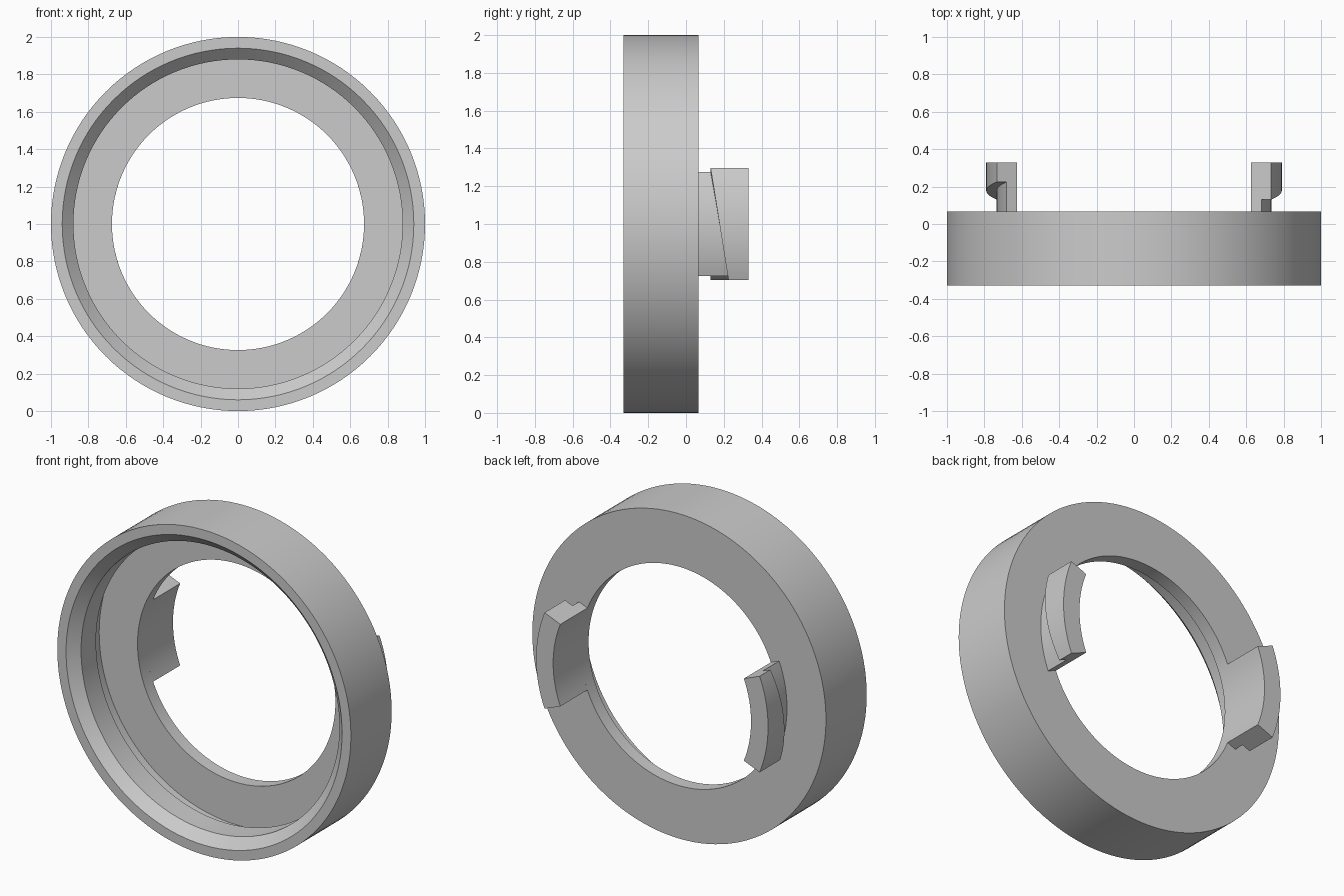
import bpy, bmesh
from math import sin, cos, pi, radians

cube = bpy.data.objects.get("Cube")
if cube:
    bpy.data.objects.remove(cube, do_unlink=True)

grey = bpy.data.materials.new("plain grey")
grey.use_nodes = True
COLOUR = (0.6, 0.6, 0.6, 1)
grey.diffuse_color = COLOUR
grey.node_tree.nodes["Principled BSDF"].inputs["Base Color"].default_value = COLOUR

FRONT, BACK, END = -0.33, 0.067, 0.33   # depths along y
HOLE = 0.674                            # through-hole radius


def sweep(name, profile, start, span, steps, closed=False):
    """Turn a (radius, y) section about the ring axis; profile(t) gives the section at t in 0..1."""
    bm = bmesh.new()
    rings = []
    for i in range(steps if closed else steps + 1):
        t = i / steps
        a = start + span * t
        rings.append([bm.verts.new((r * cos(a), y, 1 + r * sin(a))) for r, y in profile(t)])
    n = len(rings[0])
    pairs = list(zip(rings, rings[1:]))
    if closed:
        pairs.append((rings[-1], rings[0]))
    else:
        bm.faces.new(rings[0])
        bm.faces.new(rings[-1])
    for p, q in pairs:
        for j in range(n):
            k = (j + 1) % n
            bm.faces.new((p[j], p[k], q[k], q[j]))
    bmesh.ops.recalc_face_normals(bm, faces=bm.faces)
    mesh = bpy.data.meshes.new(name)
    bm.to_mesh(mesh)
    bm.free()
    mesh.materials.append(grey)
    obj = bpy.data.objects.new(name, mesh)
    bpy.context.collection.objects.link(obj)
    bpy.ops.object.select_all(action='DESELECT')
    obj.select_set(True)
    bpy.context.view_layer.objects.active = obj
    bpy.ops.object.shade_smooth_by_angle(angle=radians(30))
    return obj


# Ring body: outer wall, thin back flange, undercut groove, bore and chamfered mouth
MOUTH, BORE, GROOVE = 0.94, 0.88, 0.935
FLOOR, LIP = FRONT + 0.315, FRONT + 0.205
ring = [(1, FRONT), (1, BACK), (HOLE, BACK), (HOLE, FLOOR), (GROOVE, FLOOR),
        (GROOVE, LIP), (BORE, LIP), (BORE, FRONT + 0.06), (MOUTH, FRONT)]
sweep("ring_body", lambda t: ring, 0, 2 * pi, 128, closed=True)


# Bayonet lugs: curved stem with an outward lip whose underside is a ramp
def lug(t):
    ramp = 0.225 + (0.13 - 0.225) * t
    stem, lip = 0.735, 0.79
    return [(HOLE, BACK), (stem, BACK), (stem, ramp), (lip, ramp), (lip, END), (HOLE, END)]


HALF = radians(22)
for side, turn in (("left", 0), ("right", pi)):
    sweep(side + "_lug", lug, turn - HALF, 2 * HALF, 16)
